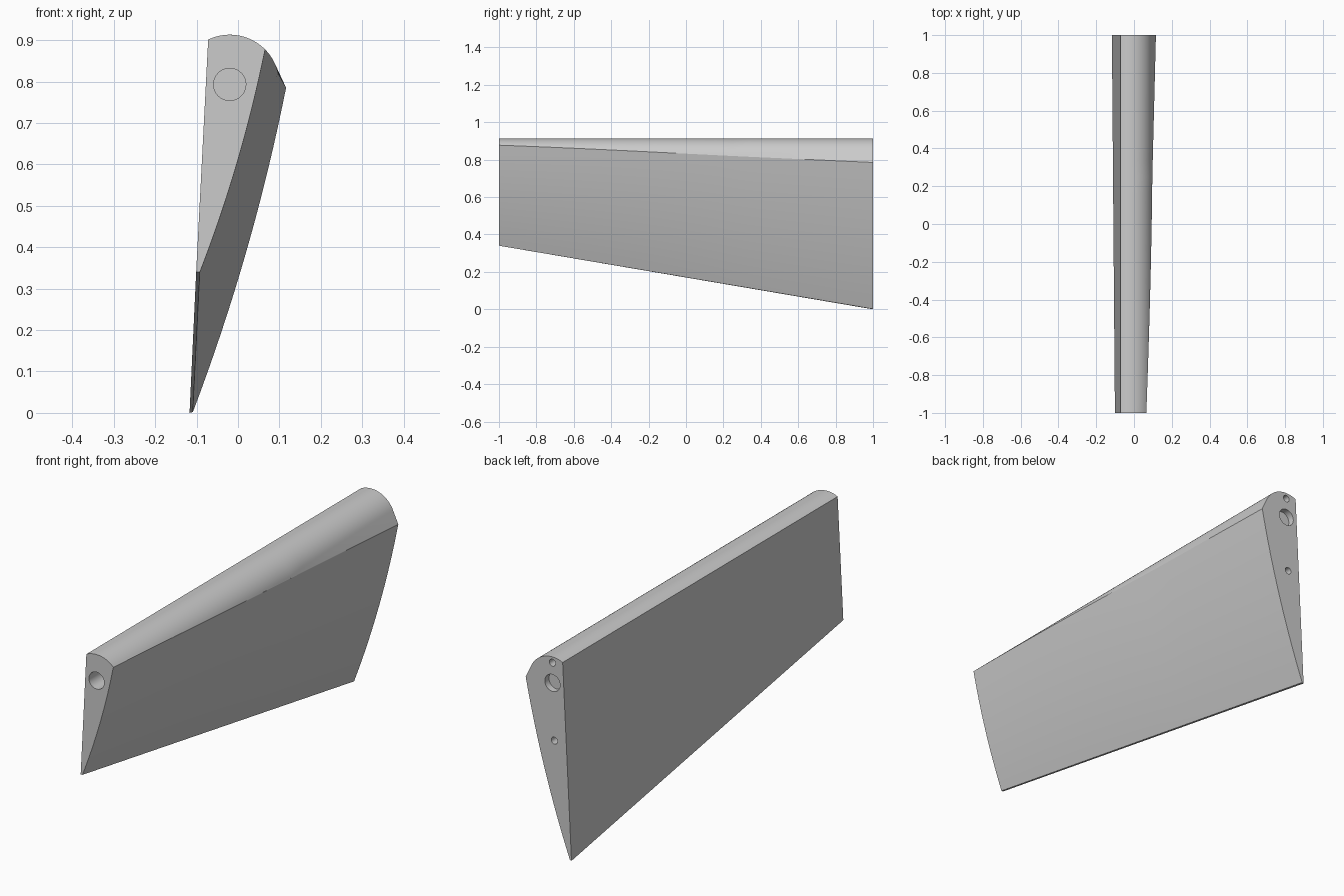
import bpy
import bmesh
import math
from mathutils import Matrix, Vector

if "Cube" in bpy.data.objects:
    bpy.data.objects.remove(bpy.data.objects["Cube"])

grey = bpy.data.materials.new("plain_grey")
grey.use_nodes = True
grey.diffuse_color = (0.6, 0.6, 0.6, 1)
grey.node_tree.nodes["Principled BSDF"].inputs["Base Color"].default_value = (0.6, 0.6, 0.6, 1)

HINGE = Vector((-0.02, 0.793))   # centre of the rounded nose, as (x, z)
RADIUS = 0.12
NOSE_STEPS, SKIN_STEPS, STATIONS = 24, 16, 24


def on_nose(angle):
    return HINGE + RADIUS * Vector((math.cos(angle), math.sin(angle)))


def section(t):
    """Closed (x, z) outline, t = 0 at the narrow front end, 1 at the wide back end."""
    def mix(a, b):
        return Vector(a).lerp(Vector(b), t)

    flat_top = Vector((-0.072, 0.901))
    corner = mix((0.065, 0.877), (0.116, 0.785))
    tail_outer = mix((-0.092, 0.34), (-0.109, 0.002))
    tail_inner = mix((-0.101, 0.34), (-0.117, 0.0))

    # Keep the corner on or outside the nose circle, joined by a tangent
    arm = corner - HINGE
    if arm.length < RADIUS:
        corner = HINGE + arm.normalized() * RADIUS
        arm = corner - HINGE
    end = math.atan2(arm.y, arm.x) + math.acos(min(1, RADIUS / arm.length))
    start = math.atan2(flat_top.y - HINGE.y, flat_top.x - HINGE.x)
    points = [flat_top]
    points += [on_nose(start + (end - start) * i / NOSE_STEPS) for i in range(1, NOSE_STEPS + 1)]

    # Bowed skin from the corner to the trailing edge
    chord = tail_outer - corner
    out = Vector((-chord.y, chord.x)).normalized()
    bulge = 0.012 + 0.005 * t
    for i in range(SKIN_STEPS + 1):
        s = i / SKIN_STEPS
        base = corner + chord * s
        points.append(base + out * bulge * 4 * s * (1 - s) + out * (0.0001 if i == 0 else 0))
    return points + [tail_inner]


# Flap body: loft of the sections along y
bm = bmesh.new()
rings = []
for k in range(STATIONS + 1):
    t = k / STATIONS
    rings.append([bm.verts.new((p.x, 2 * t - 1, p.y)) for p in section(t)])
for a, b in zip(rings, rings[1:]):
    for i in range(len(a)):
        j = (i + 1) % len(a)
        bm.faces.new((a[i], a[j], b[j], b[i]))
bm.faces.new(rings[0])
bm.faces.new(rings[-1])
bmesh.ops.recalc_face_normals(bm, faces=bm.faces)
mesh = bpy.data.meshes.new("flap_body")
bm.to_mesh(mesh)
bm.free()
mesh.materials.append(grey)
flap = bpy.data.objects.new("flap_body", mesh)
bpy.context.collection.objects.link(flap)


def drill(x, z, radius, end, depth):
    """Sink a blind round hole into the end rib at y = end."""
    cutter_bm = bmesh.new()
    bmesh.ops.create_cone(cutter_bm, cap_ends=True, segments=32, radius1=radius,
                          radius2=radius, depth=2 * depth,
                          matrix=Matrix.Translation((x, end, z)) @ Matrix.Rotation(math.pi / 2, 4, 'X'))
    cutter_mesh = bpy.data.meshes.new("hole_cutter")
    cutter_bm.to_mesh(cutter_mesh)
    cutter_bm.free()
    cutter_mesh.materials.append(grey)
    cutter = bpy.data.objects.new("hole_cutter", cutter_mesh)
    cutter.hide_render = True
    bpy.context.collection.objects.link(cutter)
    cut = flap.modifiers.new("hole", 'BOOLEAN')
    cut.operation = 'DIFFERENCE'
    cut.solver = 'EXACT'
    cut.object = cutter
    bpy.ops.object.modifier_apply(modifier=cut.name)
    bpy.data.objects.remove(cutter)


bpy.ops.object.select_all(action='DESELECT')
flap.select_set(True)
bpy.context.view_layer.objects.active = flap

# Pivot sockets at both ends, pin holes at the wide end
drill(HINGE.x, HINGE.y, 0.039, -1, 0.15)
drill(HINGE.x, HINGE.y, 0.039, 1, 0.03)
drill(-0.02, 0.886, 0.016, 1, 0.05)
drill(-0.03, 0.53, 0.016, 1, 0.05)

bpy.ops.object.shade_smooth_by_angle(angle=math.radians(25))
